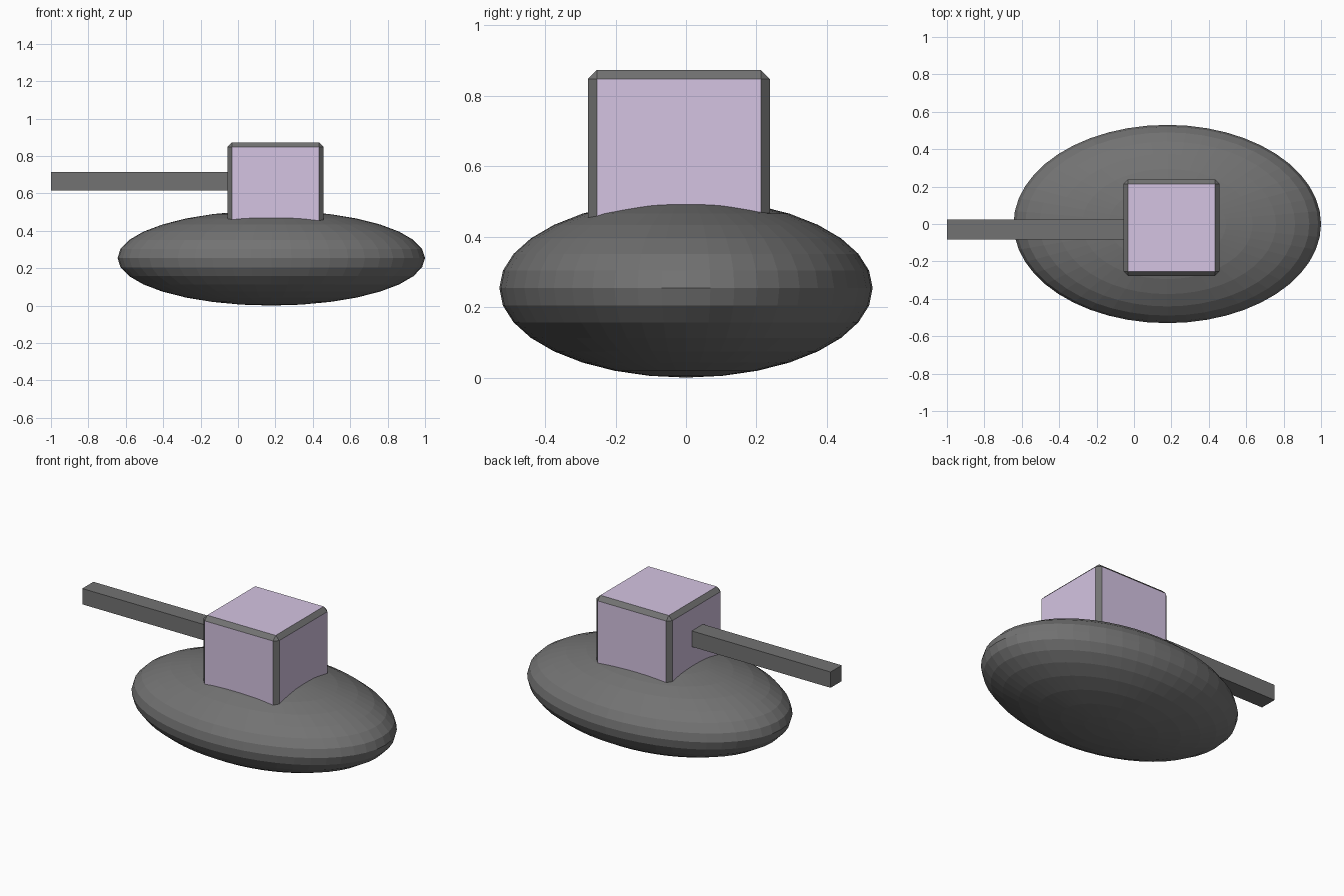
import bpy, bmesh
from mathutils import Matrix, Vector

if "Cube" in bpy.data.objects:
    bpy.data.objects.remove(bpy.data.objects["Cube"])


def material(name, color):
    m = bpy.data.materials.new(name)
    m.diffuse_color = (*color, 1)
    m.use_nodes = True
    m.node_tree.nodes["Principled BSDF"].inputs["Base Color"].default_value = m.diffuse_color
    return m


def finish(name, bm, *materials):
    mesh = bpy.data.meshes.new(name)
    bm.to_mesh(mesh)
    bm.free()
    for m in materials:
        mesh.materials.append(m)
    obj = bpy.data.objects.new(name, mesh)
    bpy.context.collection.objects.link(obj)
    return obj


def box(lo, hi):
    lo, hi = Vector(lo), Vector(hi)
    bm = bmesh.new()
    bmesh.ops.create_cube(bm, size=1, matrix=Matrix.Translation((lo + hi) / 2)
                          @ Matrix.Diagonal((*(hi - lo), 1)))
    return bm


dark = material("dark_grey", (0.17, 0.17, 0.17))
purple = material("purple_panel", (0.66, 0.55, 0.76))

# flattened faceted body
bm = bmesh.new()
bmesh.ops.create_uvsphere(bm, u_segments=48, v_segments=16, radius=1,
                          matrix=Matrix.Translation((0.178, 0, 0.254))
                          @ Matrix.Diagonal((0.822, 0.53, 0.254, 1)))
finish("body", bm, dark)

# turret block: purple panels framed by dark chamfered edges
bm = box((-0.057, -0.278, 0.358), (0.458, 0.238, 0.873))
bmesh.ops.bevel(bm, geom=bm.edges[:], offset=0.025, segments=1,
                affect='EDGES', profile=0.5)
bm.normal_update()
for f in bm.faces:
    f.material_index = int(max(abs(c) for c in f.normal) > 0.99)
finish("turret", bm, dark, purple)

# square barrel running out of the turret's left face
finish("barrel", box((-1.0, -0.083, 0.616), (-0.03, 0.025, 0.713)), dark)
